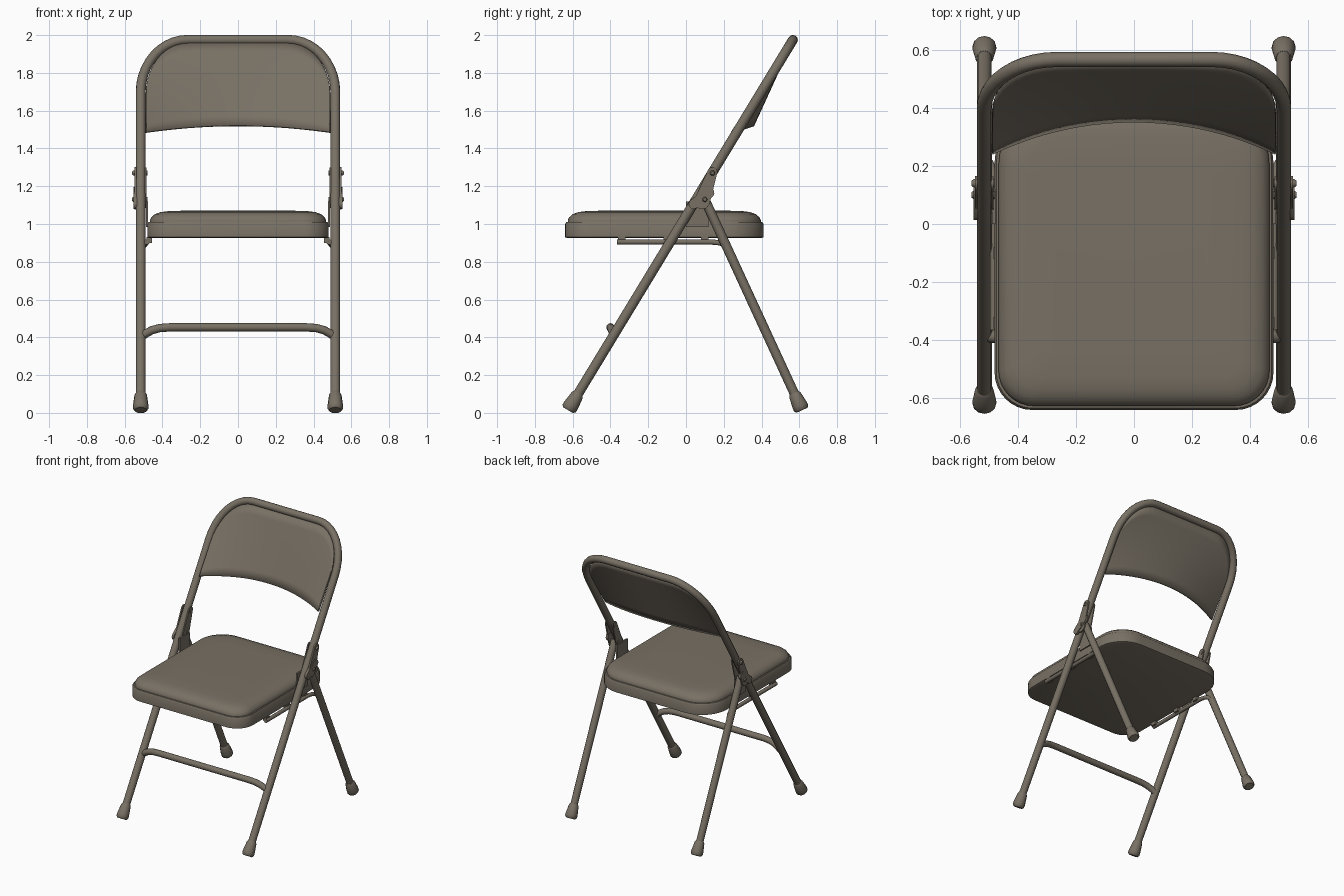
import bpy, bmesh, math
from mathutils import Vector

if "Cube" in bpy.data.objects:
    bpy.data.objects.remove(bpy.data.objects["Cube"])

mat = bpy.data.materials.new("taupe enamel")
mat.diffuse_color = (0.188, 0.163, 0.128, 1)
mat.use_nodes = True
mat.node_tree.nodes["Principled BSDF"].inputs["Base Color"].default_value = mat.diffuse_color


def finish(ob, angle=40):
    ob.data.materials.clear()
    ob.data.materials.append(mat)
    bpy.ops.object.select_all(action='DESELECT')
    ob.select_set(True)
    bpy.context.view_layer.objects.active = ob
    bpy.ops.object.shade_smooth_by_angle(angle=math.radians(angle))
    return ob


def mesh_object(name, bm, angle=40):
    bmesh.ops.recalc_face_normals(bm, faces=bm.faces[:])
    me = bpy.data.meshes.new(name)
    bm.to_mesh(me)
    bm.free()
    ob = bpy.data.objects.new(name, me)
    bpy.context.collection.objects.link(ob)
    return finish(ob, angle)


def tube(name, pts, radii):
    """Round tube along points; radii is one number or one per point."""
    if not isinstance(radii, (list, tuple)):
        radii = [radii] * len(pts)
    cu = bpy.data.curves.new(name, 'CURVE')
    cu.dimensions = '3D'
    cu.bevel_depth = 1.0
    cu.bevel_resolution = 4
    cu.use_fill_caps = True
    sp = cu.splines.new('POLY')
    sp.points.add(len(pts) - 1)
    for p, co, r in zip(sp.points, pts, radii):
        p.co = (*co, 1)
        p.radius = r
    ob = bpy.data.objects.new(name, cu)
    bpy.context.collection.objects.link(ob)
    bpy.ops.object.select_all(action='DESELECT')
    ob.select_set(True)
    bpy.context.view_layer.objects.active = ob
    bpy.ops.object.convert(target='MESH')
    return finish(bpy.context.view_layer.objects.active)


def stack(name, loops, angle=40):
    """Closed solid from a stack of equal-length loops."""
    bm = bmesh.new()
    rings = [[bm.verts.new(p) for p in lp] for lp in loops]
    n = len(rings[0])
    for a, b in zip(rings, rings[1:]):
        for i in range(n):
            j = (i + 1) % n
            bm.faces.new((a[i], a[j], b[j], b[i]))
    bm.faces.new(rings[0])
    bm.faces.new(rings[-1])
    return mesh_object(name, bm, angle)


def seat_loop(inset, z):
    """Rounded rectangle, with wider rear corners."""
    hx, y0, y1 = 0.48 - inset, -0.64 + inset, 0.41 - inset
    pts = []
    for sx, back, a0 in ((1, 1, 0), (-1, 1, 90), (-1, 0, 180), (1, 0, 270)):
        r = max((0.2 if back else 0.13) - inset * 0.6, 0.03)
        cx, cy = sx * (hx - r), (y1 - r if back else y0 + r)
        for k in range(9):
            a = math.radians(a0 + 90 * k / 8)
            pts.append((cx + r * math.cos(a), cy + r * math.sin(a), z))
    return pts


def capsule_plate(name, a, b, ra, rb, x0, x1):
    """Plate in the yz plane with round ends."""
    d = math.atan2(b[1] - a[1], b[0] - a[0])
    out = []
    for c, r, s in ((a, ra, d + math.pi / 2), (b, rb, d - math.pi / 2)):
        for k in range(9):
            t = s + math.pi * k / 8
            out.append((c[0] + r * math.cos(t), c[1] + r * math.sin(t)))
    return stack(name, [[(x, y, z) for y, z in out] for x in (x0, x1)])


def box(name, x0, x1, y0, y1, z0, z1):
    return stack(name, [[(x0, y0, z), (x1, y0, z), (x1, y1, z), (x0, y1, z)] for z in (z0, z1)])


def front_y(z):
    return -0.575 + 0.607 * (z - 0.095)


def rear_y(z):
    return 0.577 - 0.461 * (z - 0.095)


# Front legs and back hoop: one bent tube
X = 0.515
half = [(X, 0.06)]
for k in range(11):
    a = math.radians(9 * k)
    half.append((0.265 + 0.25 * math.cos(a), 1.70 + 0.275 * math.sin(a)))
path = half + [(-x, z) for x, z in reversed(half)]
tube("front_frame", [(x, front_y(z), z) for x, z in path], 0.026)

# Front cross bar with drooping ends
bar = [(0.51, -0.383, 0.405), (0.485, -0.387, 0.422), (0.455, -0.392, 0.438),
       (0.415, -0.397, 0.449), (0.36, -0.4, 0.453)]
tube("cross_bar", bar + [(-x, y, z) for x, y, z in reversed(bar)], 0.022)

# Seat pan and padded top
stack("seat_pan", [seat_loop(i, z) for i, z in
                   ((0.012, 0.925), (0, 0.93), (0, 1.0), (0.006, 1.01), (0.02, 1.012))])
stack("seat_cushion", [seat_loop(i, z) for i, z in
                       ((0.014, 1.0), (0.014, 1.02), (0.022, 1.036), (0.04, 1.052),
                        (0.07, 1.063), (0.11, 1.068), (0.2, 1.071))], 60)

# Curved back panel, filling the hoop
bm = bmesh.new()
NU, NV, W = 32, 8, 0.488
cols = []
for i in range(NU + 1):
    t = math.sin((-1 + 2 * i / NU) * math.pi / 2)
    x = W * t
    over = max(0, abs(x) - 0.265) / (W - 0.265)
    top = 1.69 + 0.265 * math.sqrt(max(0, 1 - over * over))
    low = 1.485 + 0.035 * (1 - t * t)
    col = []
    for j in range(NV + 1):
        z = low + (top - low) * j / NV
        fade = min(1, max(0, (1.955 - z) / 0.45))
        y = front_y(z) + fade * (-0.025 + 0.092 * (1 - t * t))
        col.append(bm.verts.new((x, y, z)))
    cols.append(col)
for a, b in zip(cols, cols[1:]):
    for j in range(NV):
        bm.faces.new((a[j], b[j], b[j + 1], a[j + 1]))
panel = mesh_object("back_panel", bm)
sol = panel.modifiers.new("thickness", 'SOLIDIFY')
sol.thickness = 0.012
sol.offset = 0

for s, side in ((1, "right"), (-1, "left")):
    # Rear leg
    tube("rear_leg_" + side, [(s * X, rear_y(z), z) for z in (0.06, 1.14)], 0.025)
    # Flared foot caps, flattened on the ground
    for nm, fy in (("front", front_y), ("rear", rear_y)):
        zs = (0.105, 0.095, 0.04, 0.024, 0.014)
        foot = tube(nm + "_foot_" + side, [(s * X, fy(z), z) for z in zs],
                    [0.026, 0.033, 0.041, 0.041, 0.032])
        for v in foot.data.vertices:
            v.co.z = max(v.co.z, 0)
    # Hinge: outer and inner plates, pivot pins
    capsule_plate("hinge_outer_" + side, (0.085, 1.12), (0.14, 1.275), 0.042, 0.026, s * 0.538, s * 0.548)
    capsule_plate("hinge_inner_" + side, (0.085, 1.12), (0.14, 1.275), 0.036, 0.024, s * 0.484, s * 0.492)
    capsule_plate("hinge_lug_" + side, (0.04, 1.105), (0.12, 1.165), 0.026, 0.03, s * 0.536, s * 0.553)
    for y, z in ((0.1, 1.13), (0.14, 1.27)):
        tube("pivot_pin_" + side, [(s * 0.48, y, z), (s * 0.552, y, z), (s * 0.56, y, z)],
             [0.014, 0.014, 0.009])
    # Seat bracket
    box("seat_bracket_" + side, s * 0.476, s * 0.488, 0.0, 0.12, 0.985, 1.12)
    # Slide rod under the seat, linked to the rear leg
    tube("slide_rod_" + side, [(s * 0.482, -0.365, 0.905), (s * 0.482, 0.13, 0.905),
                               (s * 0.486, 0.175, 0.901), (s * 0.492, 0.2, 0.892),
                               (s * 0.502, 0.218, 0.88)], 0.014)
    for y in (-0.34, -0.1, 0.1):
        box("rod_tab_" + side, s * 0.455, s * 0.484, y - 0.02, y + 0.02, 0.9, 0.93)
